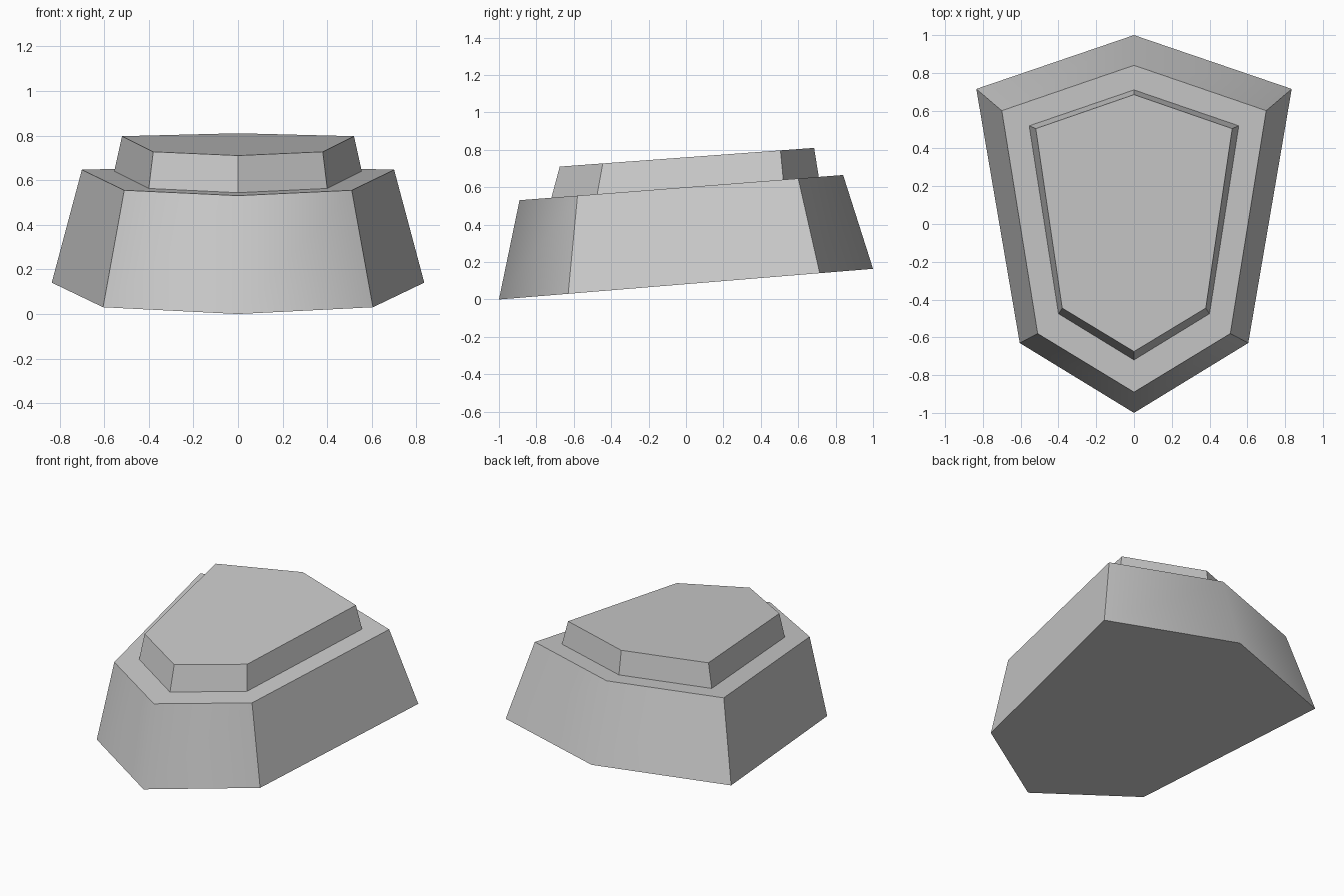
import bpy
import bmesh

cube = bpy.data.objects.get("Cube")
if cube:
    bpy.data.objects.remove(cube, do_unlink=True)

# Single matte grey
GREY = (0.6, 0.6, 0.6, 1.0)
grey = bpy.data.materials.new("light grey")
grey.use_nodes = True
grey.diffuse_color = GREY
shader = next(n for n in grey.node_tree.nodes if n.type == 'BSDF_PRINCIPLED')
shader.inputs["Base Color"].default_value = GREY
shader.inputs["Roughness"].default_value = 0.8


def ring(bm, back, shoulder, hip, front, height, slope):
    """Six-cornered shield outline lying on a plane that rises to the back."""
    (sx, sy), (hx, hy) = shoulder, hip
    outline = [(0, front), (hx, hy), (sx, sy), (0, back), (-sx, sy), (-hx, hy)]
    return [bm.verts.new((x, y, height + slope * y)) for x, y in outline]


def shield_block(name, lower, upper, rounded):
    """Tapered block between two outlines, optionally smooth over its centre ridges."""
    bm = bmesh.new()
    a, b = ring(bm, *lower), ring(bm, *upper)
    bm.faces.new(reversed(a))
    bm.faces.new(b)
    count = len(a)
    for i in range(count):
        j = (i + 1) % count
        bm.faces.new((a[i], a[j], b[j], b[i]))
    for face in bm.faces:
        face.smooth = rounded
    for edge in bm.edges:
        on_ridge = all(abs(v.co.x) < 0.001 for v in edge.verts)
        edge.smooth = rounded and on_ridge
    bmesh.ops.recalc_face_normals(bm, faces=bm.faces)
    mesh = bpy.data.meshes.new(name)
    bm.to_mesh(mesh)
    bm.free()
    mesh.materials.append(grey)
    obj = bpy.data.objects.new(name, mesh)
    bpy.context.collection.objects.link(obj)
    return obj


# Wide tapered body
shield_block(
    "lower_body",
    (1.0, (0.835, 0.715), (0.605, -0.63), -1.0, 0.082, 0.082),
    (0.84, (0.70, 0.60), (0.51, -0.58), -0.89, 0.60, 0.078),
    rounded=True)

# Raised slab on top, crisp on every edge
shield_block(
    "raised_top",
    (0.71, (0.555, 0.52), (0.40, -0.475), -0.72, 0.599, 0.078),
    (0.685, (0.52, 0.505), (0.38, -0.445), -0.675, 0.76, 0.0735),
    rounded=False)
